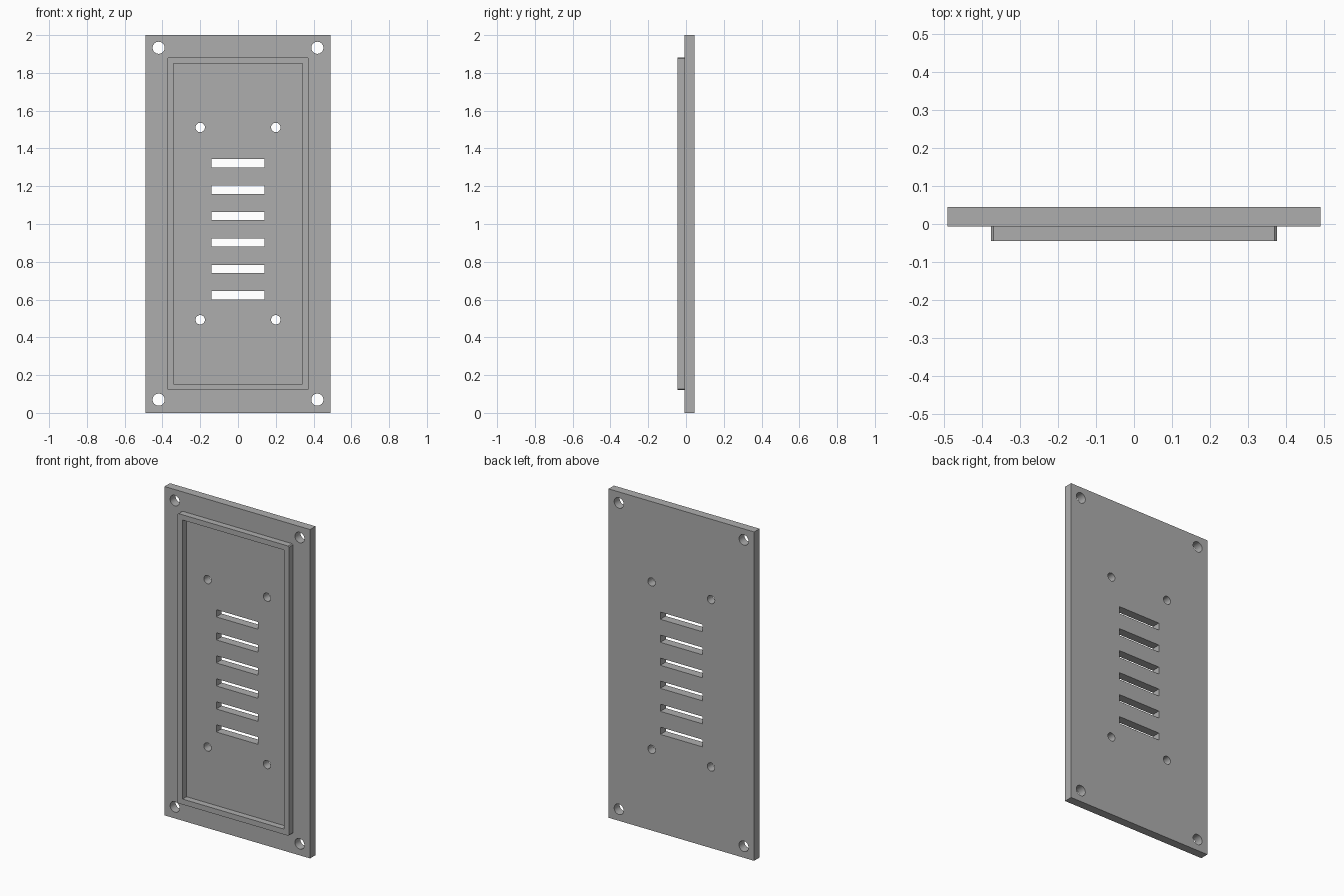
import bpy, bmesh, math

cube = bpy.data.objects.get("Cube")
if cube:
    bpy.data.objects.remove(cube, do_unlink=True)

# Material
grey = bpy.data.materials.new("plain grey")
grey.use_nodes = True
colour = (0.42, 0.42, 0.42, 1)
grey.diffuse_color = colour
grey.node_tree.nodes["Principled BSDF"].inputs["Base Color"].default_value = colour


# Outlines in the x-z plane
def rectangle(half_width, low, high, cut=0.0):
    w, c = half_width, cut
    if not c:
        return [(-w, low), (w, low), (w, high), (-w, high)]
    return [(-w + c, low), (w - c, low), (w, low + c), (w, high - c),
            (w - c, high), (-w + c, high), (-w, high - c), (-w, low + c)]


def circle(x, z, radius, sides=32):
    angles = [math.tau * i / sides for i in range(sides)]
    return [(x + radius * math.cos(a), z + radius * math.sin(a)) for a in angles]


def extruded_sheet(name, outlines, front, back):
    """Fill the first outline, leave the others open, and extrude along y."""
    curve = bpy.data.curves.new(name + "_profile", "CURVE")
    curve.dimensions = "2D"
    curve.fill_mode = "BOTH"
    curve.extrude = (back - front) / 2
    for outline in outlines:
        spline = curve.splines.new("POLY")
        spline.points.add(len(outline) - 1)
        for point, (x, z) in zip(spline.points, outline):
            point.co = (x, z, 0, 1)
        spline.use_cyclic_u = True
    obj = bpy.data.objects.new(name, curve)
    bpy.context.collection.objects.link(obj)
    obj.location.y = (front + back) / 2
    obj.rotation_euler.x = math.pi / 2
    bpy.ops.object.select_all(action="DESELECT")
    obj.select_set(True)
    bpy.context.view_layer.objects.active = obj
    bpy.ops.object.convert(target="MESH")
    obj = bpy.context.object
    obj.name = name

    # Weld caps to walls and tidy the normals
    bm = bmesh.new()
    bm.from_mesh(obj.data)
    bmesh.ops.remove_doubles(bm, verts=bm.verts, dist=0.0001)
    bmesh.ops.recalc_face_normals(bm, faces=bm.faces)
    bm.to_mesh(obj.data)
    bm.free()
    obj.data.materials.clear()
    obj.data.materials.append(grey)
    bpy.ops.object.shade_smooth_by_angle(angle=math.radians(30))
    return obj


# Flat plate with corner holes, inner holes and a column of slots
openings = []
for side in (-1, 1):
    for z in (0.07, 1.933):
        openings.append(circle(side * 0.42, z, 0.032))
    for z in (0.493, 1.511):
        openings.append(circle(side * 0.2, z, 0.025))
for i in range(6):
    z = 0.622 + 0.14 * i
    openings.append(rectangle(0.141, z - 0.022, z + 0.022))
extruded_sheet("plate", [rectangle(0.49, 0, 2)] + openings, -0.007, 0.045)

# Raised rim on the front, with slightly cut outer corners
extruded_sheet("raised_rim", [rectangle(0.375, 0.12, 1.882, 0.006),
                              rectangle(0.341, 0.153, 1.85)], -0.045, -0.007)
